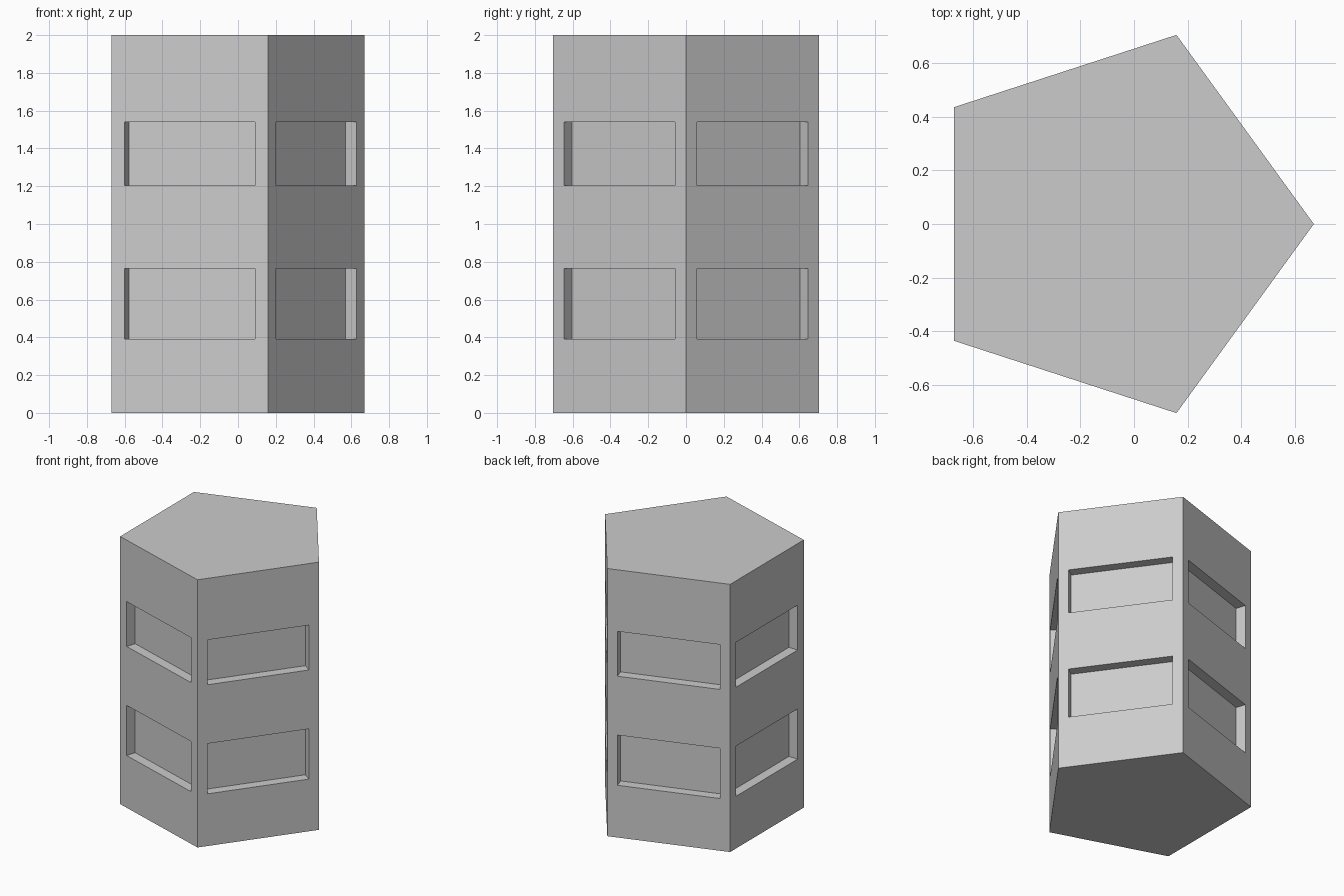
import bpy, bmesh, math
from mathutils import Vector

if "Cube" in bpy.data.objects:
    bpy.data.objects.remove(bpy.data.objects["Cube"])

R = 0.74                                   # circumradius of the pentagon
CX = R * (1 - math.cos(math.pi / 5)) / -2 * 1.0   # shift so bounds centre on x = 0
DEPTH = 0.073                              # window recess depth
MARGIN = 0.083                             # wall beside a window, as edge fraction
LEVELS = [0, 0.39, 0.765, 1.205, 1.54, 2]  # floor, window sills and heads, roof
COLS = [0, MARGIN, 1 - MARGIN, 1]

corners = [Vector((CX + R * math.cos(math.tau * i / 5),
                   R * math.sin(math.tau * i / 5), 0)) for i in range(5)]

bm = bmesh.new()
windows = []

# Five walls, each a small grid of panels
for i in range(5):
    a, b = corners[i], corners[(i + 1) % 5]
    grid = [[bm.verts.new(a.lerp(b, t) + Vector((0, 0, z))) for t in COLS] for z in LEVELS]
    for r in range(5):
        for c in range(3):
            f = bm.faces.new((grid[r][c], grid[r][c + 1], grid[r + 1][c + 1], grid[r + 1][c]))
            if c == 1 and r in (1, 3):
                windows.append(f)
bmesh.ops.remove_doubles(bm, verts=bm.verts, dist=1e-5)

# Roof and floor
bmesh.ops.holes_fill(bm, edges=[e for e in bm.edges if e.is_boundary], sides=0)
bm.normal_update()

# Push the windows into the walls
for f in bmesh.ops.extrude_discrete_faces(bm, faces=windows)["faces"]:
    f.normal_update()
    bmesh.ops.translate(bm, verts=f.verts[:], vec=-f.normal * DEPTH)
bmesh.ops.recalc_face_normals(bm, faces=bm.faces)

mesh = bpy.data.meshes.new("pentagonal_tower")
bm.to_mesh(mesh)
bm.free()
tower = bpy.data.objects.new("pentagonal_tower", mesh)
bpy.context.collection.objects.link(tower)
